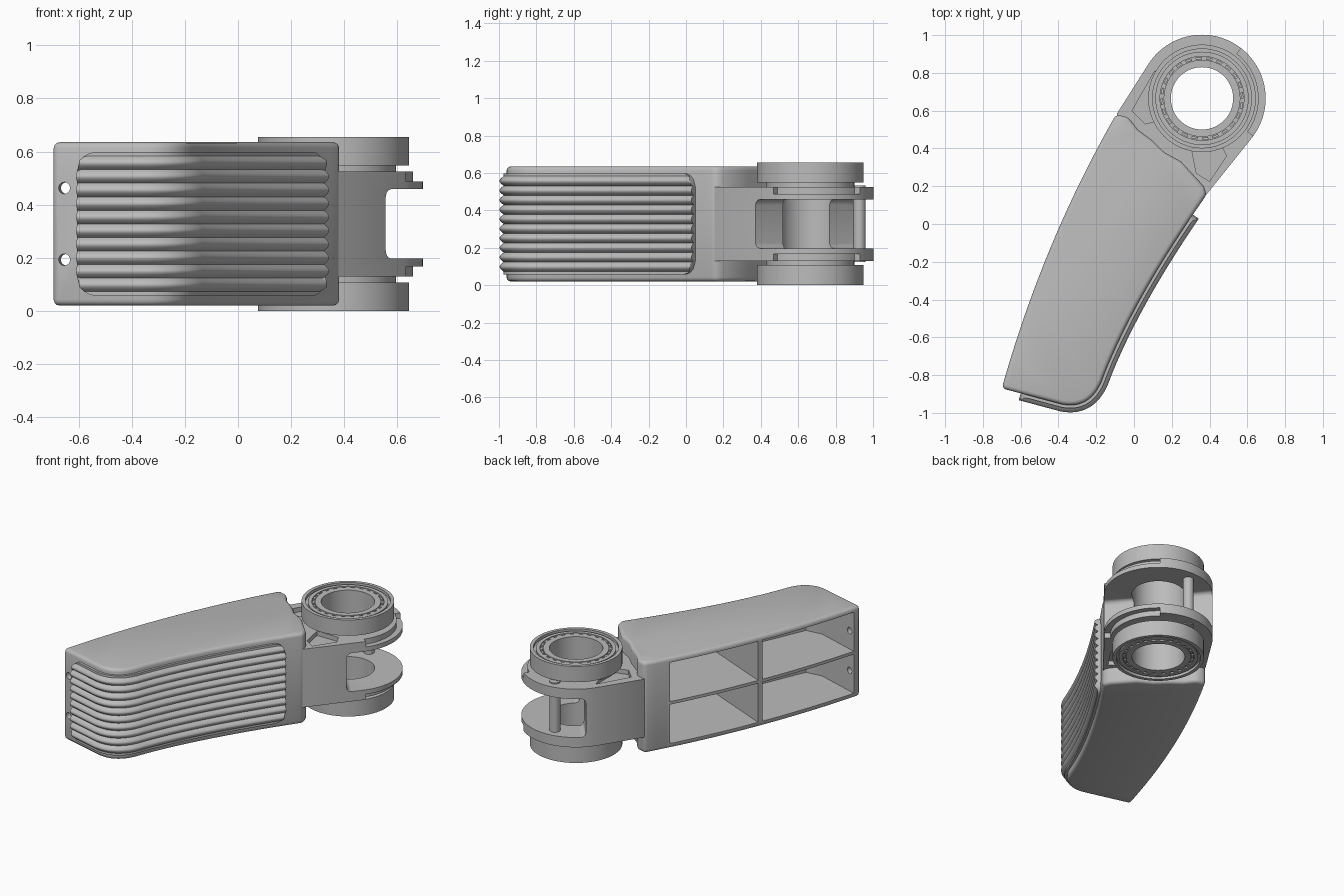
import bpy, bmesh, math
from mathutils import Vector, Matrix

if "Cube" in bpy.data.objects:
    bpy.data.objects.remove(bpy.data.objects["Cube"])

MID = 0.3275                      # plane of symmetry in z
AXIS = Vector((0.36, 0.665))      # hinge axis
GREY = (0.5, 0.5, 0.5, 1)

mat = bpy.data.materials.new("plain_grey")
mat.use_nodes = True
mat.diffuse_color = GREY
mat.node_tree.nodes["Principled BSDF"].inputs["Base Color"].default_value = GREY


def make(name, bm):
    bmesh.ops.recalc_face_normals(bm, faces=bm.faces)
    mesh = bpy.data.meshes.new(name)
    bm.to_mesh(mesh)
    bm.free()
    mesh.materials.append(mat)
    ob = bpy.data.objects.new(name, mesh)
    bpy.context.collection.objects.link(ob)
    return ob


def prism(name, outlines, z0, z1, mirror=False):
    """Extrude flat outlines; optionally repeat them mirrored about MID."""
    bm = bmesh.new()
    spans = [(z0, z1)] + ([(2 * MID - z1, 2 * MID - z0)] if mirror else [])
    for a, b in spans:
        for pts in outlines:
            face = bm.faces.new([bm.verts.new((p[0], p[1], a)) for p in pts])
            new = bmesh.ops.extrude_face_region(bm, geom=[face])["geom"]
            bmesh.ops.translate(bm, vec=(0, 0, b - a),
                                verts=[v for v in new if isinstance(v, bmesh.types.BMVert)])
    return make(name, bm)


def apply(ob, kind, **props):
    mod = ob.modifiers.new("step", kind)
    for key, value in props.items():
        setattr(mod, key, value)
    bpy.context.view_layer.update()
    graph = bpy.context.evaluated_depsgraph_get()
    mesh = bpy.data.meshes.new_from_object(ob.evaluated_get(graph))
    ob.modifiers.clear()
    ob.data = mesh


def bevel(ob, width):
    apply(ob, "BEVEL", width=width, segments=3, limit_method="ANGLE",
          angle_limit=math.radians(38))


def cut(ob, cutter):
    apply(ob, "BOOLEAN", operation="DIFFERENCE", object=cutter, solver="EXACT")
    bpy.data.objects.remove(cutter)


def bezier(a, b, c):
    a, b, c = Vector(a), Vector(b), Vector(c)
    return lambda t: a * (1 - t) ** 2 + b * 2 * t * (1 - t) + c * t * t


def span(f, a, b, n):
    return [f(a + (b - a) * i / n) for i in range(n + 1)]


def arc(r, a0, a1, n):
    return [AXIS + Vector((math.cos(a), math.sin(a))) * r
            for a in (math.radians(a0 + (a1 - a0) * i / n) for i in range(n + 1))]


def sector(r0, r1, a0, a1, n):
    return arc(r0, a0, a1, n) + arc(r1, a1, a0, n)


# Main curves of the body seen from above
back = bezier((-0.70, -0.87), (-0.4825, -0.095), (-0.095, 0.58))
grip = bezier((-0.16, -0.80), (0.0075, -0.3775), (0.385, 0.155))
tip = bezier((-0.16, -0.80), (-0.22, -0.985), (-0.38, -0.955))
neck = [(0.37, 0.2), (0.25, 0.33), (0.16, 0.38), (0.1, 0.44), (0.02, 0.5), (-0.03, 0.565)]

# Body shell with rounded edges
body = prism("body_shell", [span(back, 0, 1, 20)[::-1] + span(tip, 1, 0, 12)
                            + span(grip, 0, 1, 20)[1:] + neck], 0.02, 0.635)
bevel(body, 0.022)

# Four open pockets in the back
OUT, IN = Vector((-0.15, 0.05)), Vector((-0.055, 0.025))
lower = [p + OUT for p in span(back, 0.03, 0.475, 8)] + \
        [p + IN for p in span(grip, 0.475, 0.04, 8)] + [Vector((-0.27, -0.9)), Vector((-0.38, -0.915))]
upper = [p + OUT for p in span(back, 0.497, 0.93, 8)] + \
        [p + IN for p in span(grip, 0.88, 0.497, 8)]
cut(body, prism("pocket_cutter", [lower, upper], MID + 0.01, 0.602, mirror=True))

# Two fixing holes in the end wall
bm = bmesh.new()
for z in (MID - 0.135, MID + 0.135):
    bmesh.ops.create_cone(bm, cap_ends=True, segments=24, radius1=0.022, radius2=0.022, depth=0.12,
                          matrix=Matrix.Translation((-0.652, -0.87, z))
                          @ Matrix.Rotation(math.radians(-10), 4, "Z")
                          @ Matrix.Rotation(math.pi / 2, 4, "X"))
cut(body, make("hole_cutter", bm))

# Ribbed grip panel wrapped round the front
line = span(grip, 0.9, 0, 30) + span(tip, 0, 1, 20)[1:] + [Vector((-0.6, -0.896))]
lengths = [0]
for p, q in zip(line, line[1:]):
    lengths.append(lengths[-1] + (q - p).length)
total = lengths[-1]


def along(u):
    i = max(k for k in range(len(line) - 1) if lengths[k] <= u + 1e-9)
    return line[i].lerp(line[i + 1], (u - lengths[i]) / (lengths[i + 1] - lengths[i]))


HALF, ROUND, RIDGED, RIDGES = 0.27, 0.07, 0.255, 10
us = [0] + [total * i / 120 for i in range(121)] + [total]
rows = [-RIDGED + 2 * RIDGED * i / (RIDGES * 8) for i in range(RIDGES * 8 + 1)]
vs = [-HALF, -HALF] + rows + [HALF, HALF]
bm = bmesh.new()
grid = []
for i, u in enumerate(us):
    d = (along(min(total, u + 0.015)) - along(max(0, u - 0.015))).normalized()
    normal = Vector((-d.y, d.x))
    e = max(0, ROUND - min(u, total - u))
    ext = HALF - ROUND + math.sqrt(max(0, ROUND ** 2 - e ** 2))
    col = []
    for j, v in enumerate(vs):
        z = max(-ext, min(ext, v))
        h = 0.016
        if abs(z) < RIDGED:
            h += 0.022 * abs(math.sin((z + RIDGED) / (2 * RIDGED) * RIDGES * math.pi))
        if i in (0, len(us) - 1) or j in (0, len(vs) - 1):
            h = -0.02
        p = along(u) + normal * h
        col.append(bm.verts.new((p.x, p.y, MID + z)))
    grid.append(col)
for a, b in zip(grid, grid[1:]):
    for j in range(len(vs) - 1):
        bm.faces.new((a[j], a[j + 1], b[j + 1], b[j]))
bmesh.ops.remove_doubles(bm, verts=bm.verts, dist=1e-5)
make("grip_panel", bm)

# Hinge fork: solid web ending in two round plates
fork = prism("hinge_fork", [[(0.33, 0.12), (0.383, 0.155)] + arc(0.337, -38, 147, 48)
                            + [(-0.09, 0.585), (-0.09, 0.53)]], 0.13, 0.525)
along_cut, away = Vector((-0.636, 0.772)), Vector((0.772, 0.636))
foot = AXIS - away * 0.035
slot = prism("slot_cutter", [[foot + along_cut * s + away * t for s, t in
                              ((-0.6, 0), (0.6, 0), (0.6, 0.8), (-0.6, 0.8))]], 0.197, 0.458)
bevel(slot, 0.03)
cut(fork, slot)
cut(fork, prism("bore_cutter", [arc(0.165, 0, 354.375, 63)], 0, 0.7))
# Stepped rim and corner recesses on both outer sides
cut(fork, prism("rim_cutter", [sector(0.3, 0.4, -36, 52, 24)], 0.488, 0.6, mirror=True))
cut(fork, prism("recess_cutter", [
    [(-0.01, 0.6), (0.11, 0.81), (0.14, 0.72), (0.14, 0.55), (0.06, 0.53)],
    [(0.33, 0.27), (0.4, 0.225), (0.49, 0.36), (0.46, 0.42), (0.3, 0.42)]],
    0.495, 0.6, mirror=True))

# Bearing rings, lathed, above and below
PROFILE = [(0.165, 0.515), (0.235, 0.515), (0.235, 0.548), (0.285, 0.548), (0.285, 0.655),
           (0.262, 0.655), (0.262, 0.637), (0.247, 0.637), (0.247, 0.648), (0.222, 0.648),
           (0.222, 0.638), (0.203, 0.638), (0.203, 0.648), (0.165, 0.648)]
for name, flip in (("upper_bearing", False), ("lower_bearing", True)):
    bm = bmesh.new()
    ring = [bm.verts.new((AXIS.x + r, AXIS.y, 2 * MID - z if flip else z)) for r, z in PROFILE]
    edges = [bm.edges.new((ring[i - 1], ring[i])) for i in range(len(ring))]
    bmesh.ops.spin(bm, geom=ring + edges, cent=(AXIS.x, AXIS.y, 0), axis=(0, 0, 1),
                   angle=math.tau, steps=64)
    bmesh.ops.remove_doubles(bm, verts=bm.verts, dist=1e-5)
    make(name, bm)

# Small raised bars inside the ring grooves
prism("bearing_bars", [sector(0.206, 0.219, a, a + 9, 2) for a in range(0, 360, 15)],
      0.63, 0.646, mirror=True)

# Stop pin between the plates
bm = bmesh.new()
bmesh.ops.create_cone(bm, cap_ends=True, segments=32, radius1=0.033, radius2=0.033, depth=0.41,
                      matrix=Matrix.Translation((0.335, 0.927, MID)))
make("stop_pin", bm)

# Smooth shading with sharp edges kept
for ob in bpy.context.collection.objects:
    if ob.type == "MESH" and mat.name in ob.data.materials:
        bpy.ops.object.select_all(action="DESELECT")
        ob.select_set(True)
        bpy.context.view_layer.objects.active = ob
        bpy.ops.object.shade_smooth_by_angle(angle=math.radians(35))
